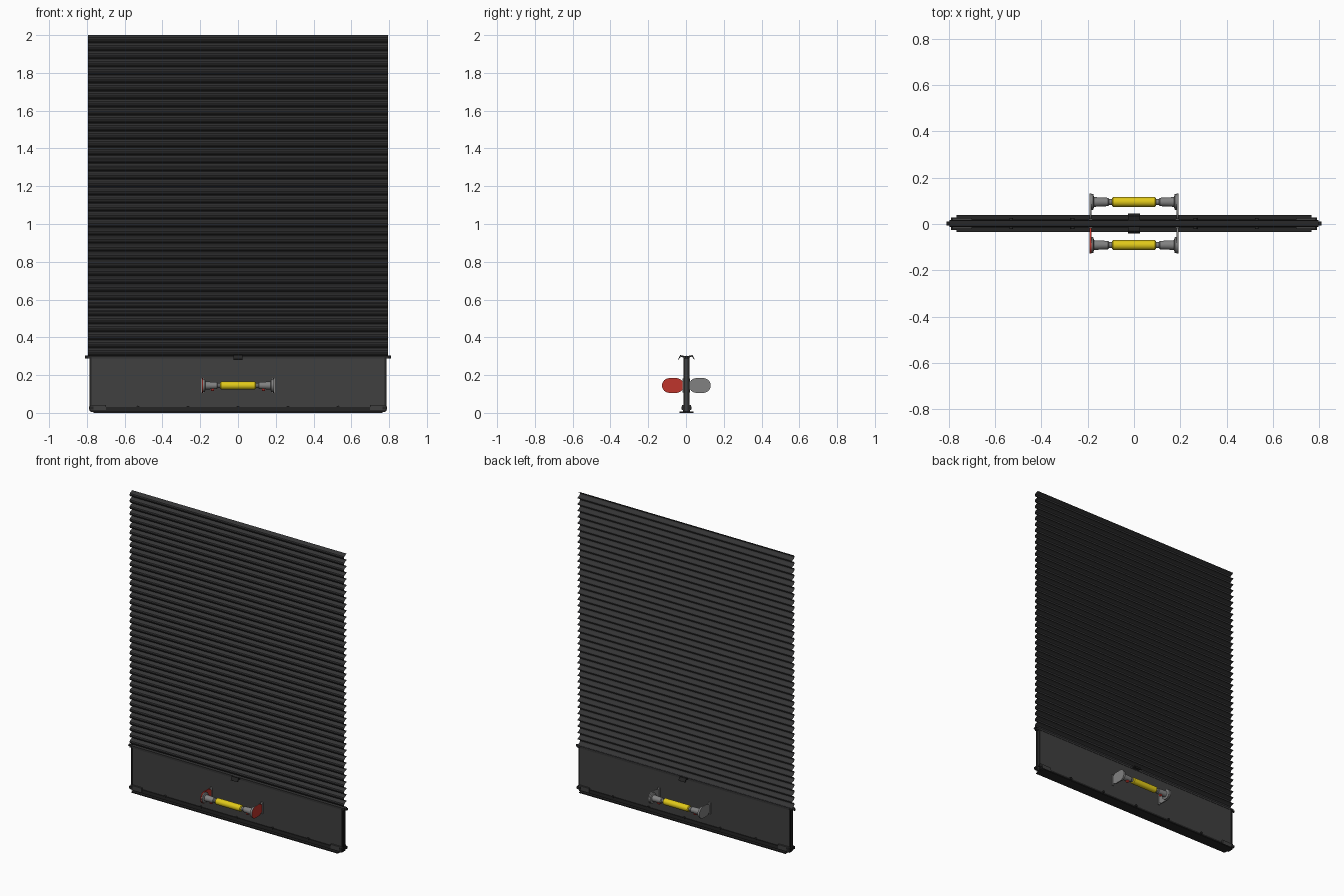
import bpy, bmesh, math
from mathutils import Matrix

if "Cube" in bpy.data.objects:
    bpy.data.objects.remove(bpy.data.objects["Cube"])

CY = 0.002  # centre plane of the shutter


def material(name, c):
    m = bpy.data.materials.new(name)
    m.diffuse_color = (*c, 1)
    m.use_nodes = True
    m.node_tree.nodes["Principled BSDF"].inputs["Base Color"].default_value = m.diffuse_color
    return m


CURTAIN = material("charcoal slats", (0.035, 0.035, 0.036))
PANEL = material("dark grey panel", (0.05, 0.05, 0.05))
BLACK = material("black rubber", (0.018, 0.018, 0.018))
GREY = material("mid grey metal", (0.22, 0.22, 0.22))
YELLOW = material("yellow grip", (0.75, 0.58, 0.01))
RED = material("red paint", (0.52, 0.035, 0.025))


def finish(name, bm, mats, smooth=None):
    bmesh.ops.recalc_face_normals(bm, faces=bm.faces)
    me = bpy.data.meshes.new(name)
    bm.to_mesh(me)
    bm.free()
    for m in mats:
        me.materials.append(m)
    ob = bpy.data.objects.new(name, me)
    bpy.context.collection.objects.link(ob)
    if smooth:
        bpy.ops.object.select_all(action='DESELECT')
        ob.select_set(True)
        bpy.context.view_layer.objects.active = ob
        bpy.ops.object.shade_smooth_by_angle(angle=math.radians(smooth))
    return ob


def box(name, x, y, z, mat):
    """Box from (min, max) ranges; y is relative to the centre plane."""
    bm = bmesh.new()
    bmesh.ops.create_cube(bm, size=1)
    for v in bm.verts:
        v.co = (x[v.co.x > 0], CY + y[v.co.y > 0], z[v.co.z > 0])
    return finish(name, bm, [mat])


def lathe_x(name, prof, y, z, mat, n=24):
    """Turn (x, radius) points around an axis along x."""
    bm = bmesh.new()
    rings = [[bm.verts.new((x, CY + y + r * math.cos(a), z + r * math.sin(a)))
              for a in (2 * math.pi * i / n for i in range(n))] for x, r in prof]
    for a, b in zip(rings, rings[1:]):
        for i in range(n):
            bm.faces.new((a[i], a[(i + 1) % n], b[(i + 1) % n], b[i]))
    bm.faces.new(rings[0])
    bm.faces.new(rings[-1])
    return finish(name, bm, [mat], 35)


def bolt(name, x, y, z, r, depth, mat, axis='Y'):
    bm = bmesh.new()
    bmesh.ops.create_cone(bm, cap_ends=True, segments=12, radius1=r, radius2=r, depth=depth,
                          matrix=Matrix.Translation((x, CY + y, z)) @ Matrix.Rotation(math.pi / 2, 4, axis))
    return finish(name, bm, [mat], 35)


# Curtain: a thin sheet of curved interlocking slats
SLATS, Z0, Z1, HALF = 40, 0.30, 2.0, 0.795
pitch = (Z1 - Z0) / SLATS
slat = [(0.0, 0.013), (0.08, 0.012), (0.14, 0.004), (0.22, -0.006), (0.36, -0.012),
        (0.54, -0.0145), (0.72, -0.012), (0.86, -0.004), (0.93, 0.006)]
pts = [(Z0 + (k + t) * pitch, y) for k in range(SLATS) for t, y in slat] + [(Z1, 0.013)]
bm = bmesh.new()
rows = [[bm.verts.new((x, CY + y, z)) for x in (-HALF, HALF)] for z, y in pts]
for a, b in zip(rows, rows[1:]):
    bm.faces.new((a[0], a[1], b[1], b[0]))
finish("slat_curtain", bm, [CURTAIN], 30)

# Bottom panel, its end channels and top rail
box("bottom_panel", (-0.78, 0.78), (-0.013, 0.013), (0.01, 0.295), PANEL)
box("panel_top_rail", (-0.795, 0.795), (-0.015, 0.015), (0.288, 0.302), CURTAIN)
for s, side in ((-1, "left"), (1, "right")):
    ends = sorted((s * 0.775, s * 0.785))
    for f in (-1, 1):
        box(f"{side}_edge_channel", ends, sorted((f * 0.007, f * 0.016)), (0.01, 0.295), BLACK)
    bolt(f"{side}_rail_pin", s * 0.797, 0, 0.295, 0.008, 0.025, BLACK)

# Foot rail and rubber seal
box("foot_plate", (-0.765, 0.765), (-0.037, 0.037), (0.0, 0.007), BLACK)
box("foot_seal", (-0.78, 0.78), (-0.018, 0.018), (0.004, 0.03), BLACK)
for f, face in ((-1, "front"), (1, "back")):
    box(f"{face}_foot_angle", (-0.765, 0.765), sorted((f * 0.013, f * 0.018)), (0.005, 0.016), BLACK)
    for x in (-0.53, -0.265, 0, 0.265, 0.53):
        bolt(f"{face}_foot_bolt", x, f * 0.018, 0.03, 0.008, 0.012, BLACK, 'X')
    for s in (-1, 1):
        box(f"{face}_corner_bracket", sorted((s * 0.70, s * 0.783)),
            sorted((f * 0.012, f * 0.024)), (0.014, 0.042), PANEL)
        box(f"{face}_corner_lock", sorted((s * 0.765, s * 0.79)),
            sorted((f * 0.012, f * 0.027)), (0.018, 0.034), BLACK)

    # Small sloping pull tab on top of the panel
    bm = bmesh.new()
    prof = [(0.012, 0.302), (0.028, 0.286), (0.042, 0.307), (0.039, 0.31), (0.028, 0.292), (0.014, 0.307)]
    prof = [(0.012, 0.292), (0.03, 0.298), (0.041, 0.282), (0.044, 0.284), (0.032, 0.306), (0.012, 0.302)]
    ring = [bm.verts.new((-0.025, CY + f * y, z)) for y, z in prof]
    ext = bmesh.ops.extrude_face_region(bm, geom=[bm.faces.new(ring)])
    bmesh.ops.translate(bm, vec=(0.05, 0, 0), verts=[g for g in ext["geom"] if isinstance(g, bmesh.types.BMVert)])
    bm.faces.ensure_lookup_table()
    if len(bm.faces) < 8:
        bm.faces.new(ring)
    finish(f"{face}_pull_tab", bm, [BLACK])

# Handles: yellow grip, grey sockets, rounded end plates
HZ, HY = 0.145, 0.093


def end_plate(name, f, s):
    bm = bmesh.new()
    r, inner, outer = 0.039, 0.014 + 0.039, HY - 0.003
    outline = [(c + r * math.cos(a), HZ + r * math.sin(a))
               for c, start in ((outer, -math.pi / 2), (inner, math.pi / 2))
               for a in (start + math.pi * i / 12 for i in range(13))]
    loops = [[bm.verts.new((s * x, CY + f * y, z)) for y, z in outline] for x in (0.184, 0.191)]
    n = len(outline)
    for l in loops:
        bm.faces.new(l)
    for i in range(n):
        j = (i + 1) % n
        bm.faces.new((loops[0][i], loops[0][j], loops[1][j], loops[1][i]))
    bm.normal_update()
    bmesh.ops.recalc_face_normals(bm, faces=bm.faces)
    # Front plates are painted: the left one all over, the right one outside
    for face in bm.faces:
        face.material_index = int(f < 0 and (s < 0 or face.normal.x > 0.9))
    finish(name, bm, [GREY, RED], 35)


for f, face in ((-1, "front"), (1, "back")):
    y = f * HY
    lathe_x(f"{face}_grip", [(-0.095, 0.016), (-0.09, 0.021), (0.09, 0.021), (0.095, 0.016)], y, HZ, YELLOW)
    lathe_x(f"{face}_grip_core", [(-0.115, 0.013), (0.115, 0.013)], y, HZ, GREY)
    for s, side in ((-1, "left"), (1, "right")):
        lathe_x(f"{face}_{side}_socket",
                [(s * 0.184, 0.034), (s * 0.176, 0.034), (s * 0.172, 0.021),
                 (s * 0.112, 0.018), (s * 0.107, 0.014)], y, HZ, GREY)
        end_plate(f"{face}_{side}_end_plate", f, s)
        bolt(f"{face}_{side}_set_screw", s * 0.135, y, HZ - 0.021, 0.009, 0.014, RED, 'Y')
        box(f"{face}_{side}_mount_foot", sorted((s * 0.18, s * 0.195)),
            sorted((f * 0.012, f * 0.02)), (0.108, 0.182), GREY)
